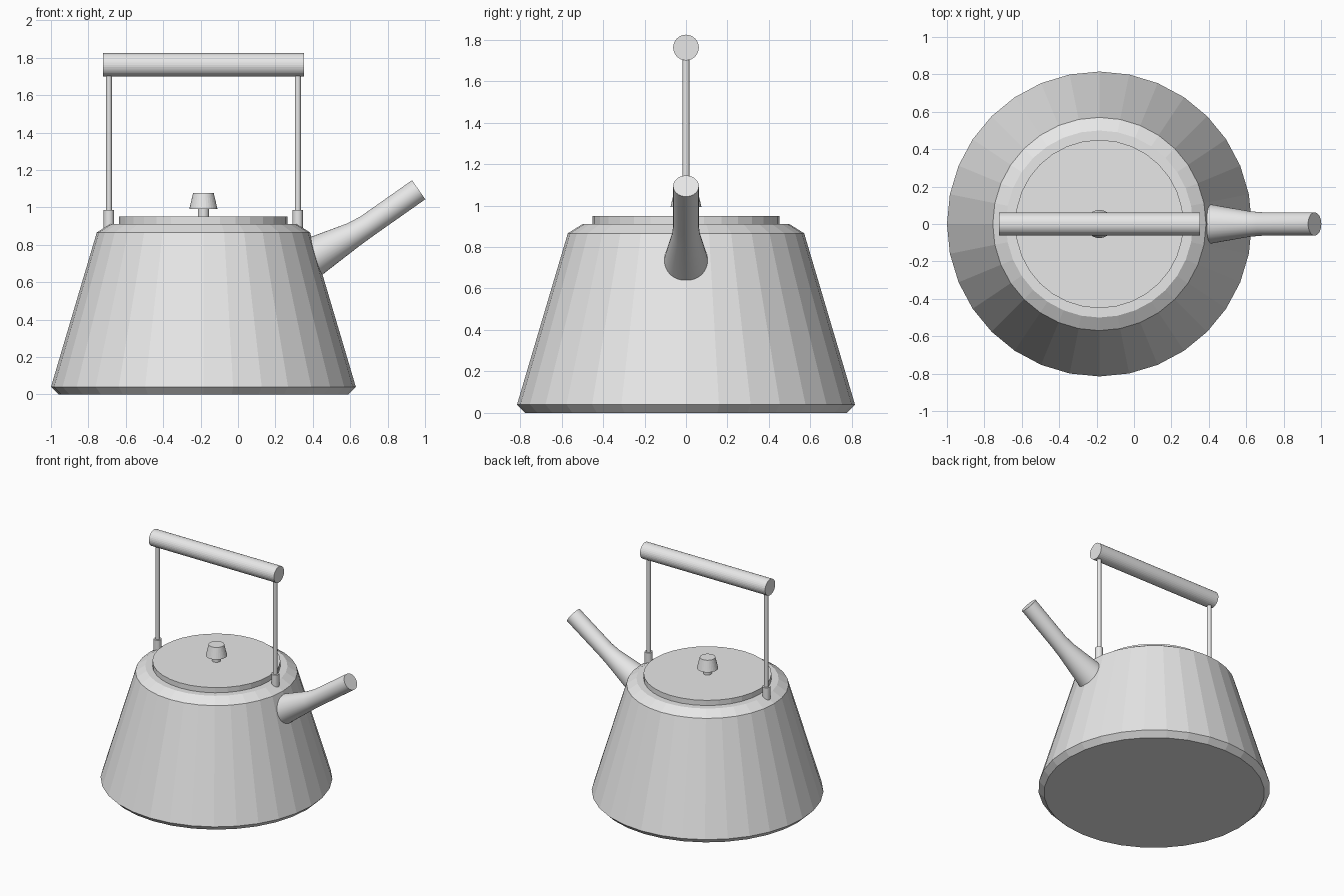
import bpy
import bmesh
import math
from mathutils import Vector

cube = bpy.data.objects.get("Cube")
if cube:
    bpy.data.objects.remove(cube, do_unlink=True)

CX = -0.185      # axis of the pot
SIDES = 32

grey = bpy.data.materials.new("plain grey")
grey.use_nodes = True
grey.diffuse_color = (0.8, 0.8, 0.8, 1)
grey.node_tree.nodes["Principled BSDF"].inputs["Base Color"].default_value = (0.8, 0.8, 0.8, 1)


def loft(name, stations, smooth=False):
    """Capped round solid through (centre, axis, radius) stations."""
    bm = bmesh.new()
    rings = []
    for centre, axis, radius in stations:
        n = Vector(axis).normalized()
        side = Vector((0, 1, 0))
        up = n.cross(side)
        rings.append([bm.verts.new(Vector(centre) + radius * (math.cos(a) * side + math.sin(a) * up))
                      for a in (math.tau * i / SIDES for i in range(SIDES))])
    for low, high in zip(rings, rings[1:]):
        for i in range(SIDES):
            j = (i + 1) % SIDES
            bm.faces.new((low[i], low[j], high[j], high[i]))
    bm.faces.new(rings[0])
    bm.faces.new(rings[-1])
    bmesh.ops.recalc_face_normals(bm, faces=bm.faces)
    mesh = bpy.data.meshes.new(name)
    bm.to_mesh(mesh)
    bm.free()
    mesh.materials.append(grey)
    obj = bpy.data.objects.new(name, mesh)
    bpy.context.collection.objects.link(obj)
    if smooth:
        bpy.ops.object.select_all(action='DESELECT')
        obj.select_set(True)
        bpy.context.view_layer.objects.active = obj
        bpy.ops.object.shade_smooth_by_angle(angle=math.radians(30))
    return obj


def turned(name, profile, x=CX):
    """Upright turned part from a (radius, height) profile."""
    return loft(name, [((x, 0, z), (0, 0, 1), r) for r, z in profile])


# Pot, lid and knob
turned("kettle_body", [(0.775, 0), (0.815, 0.04), (0.57, 0.866), (0.5, 0.91)])
turned("lid", [(0.45, 0.9), (0.45, 0.95)])
turned("knob_stem", [(0.03, 0.94), (0.03, 1.0)])
turned("knob", [(0.075, 0.992), (0.055, 1.077)])

# Handle: two sockets, two rods and a horizontal grip
for label, sign in (("right", -1), ("left", 1)):
    x = CX + sign * 0.505
    turned(label + "_socket", [(0.028, 0.86), (0.028, 0.985)], x)
    turned(label + "_rod", [(0.016, 0.97), (0.016, 1.75)], x)
loft("handle_grip", [((CX + s * 0.537, 0, 1.762), (1, 0, 0), 0.062) for s in (-1, 1)])

# Spout: straight tube flaring into the pot
tip_axis, base_axis = (0.82, 0, 0.57), (0.87, 0, 0.5)
loft("spout", [((0.36, 0, 0.71), base_axis, 0.114),
               ((0.42, 0, 0.745), base_axis, 0.103),
               ((0.62, 0, 0.856), base_axis, 0.068),
               ((0.69, 0, 0.9), tip_axis, 0.062),
               ((0.966, 0, 1.094), tip_axis, 0.062)], smooth=True)
